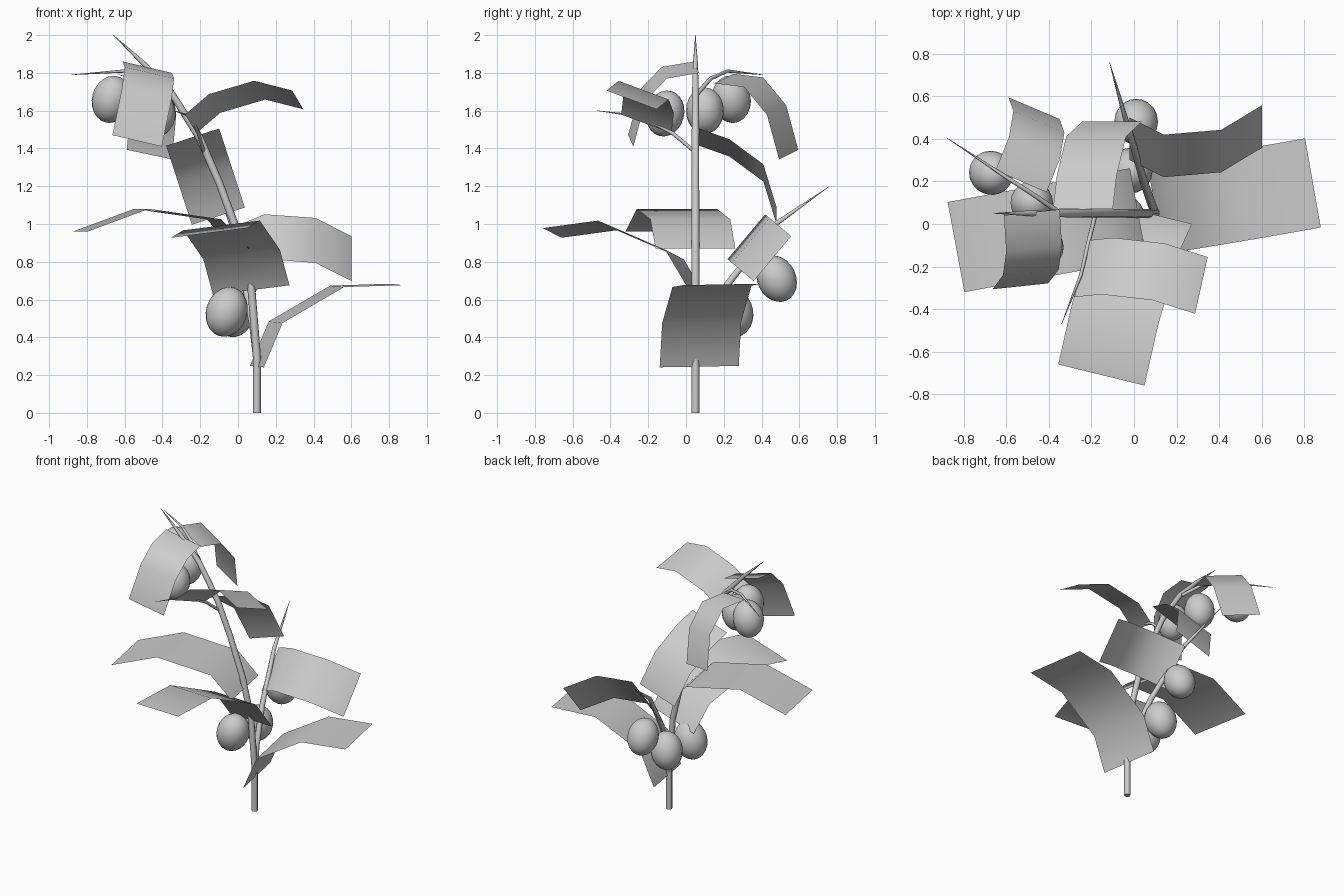
import bpy, math
from mathutils import Vector

if "Cube" in bpy.data.objects:
    bpy.data.objects.remove(bpy.data.objects["Cube"])


def tube(name, pts):
    # Tapering round stem: (x, y, z, radius) per point
    cu = bpy.data.curves.new(name, 'CURVE')
    cu.dimensions = '3D'
    cu.bevel_depth = 1.0
    cu.bevel_resolution = 2
    cu.use_fill_caps = True
    sp = cu.splines.new('POLY')
    sp.points.add(len(pts) - 1)
    for p, (x, y, z, r) in zip(sp.points, pts):
        p.co = (x, y, z, 1)
        p.radius = r
    sp.use_smooth = True
    ob = bpy.data.objects.new(name, cu)
    bpy.context.collection.objects.link(ob)


def leaf(name, base, azimuth, roll, width, profile):
    # Bent strip: profile is (forward, up), rolled about the forward axis
    a, r = math.radians(azimuth), math.radians(roll)
    f = Vector((math.cos(a), math.sin(a), 0))
    left, z = Vector((-math.sin(a), math.cos(a), 0)), Vector((0, 0, 1))
    side = left * math.cos(r) + z * math.sin(r)
    up = z * math.cos(r) - left * math.sin(r)
    verts = []
    for d, h in profile:
        c = Vector(base) + f * d + up * h
        verts += [c - side * width / 2, c + side * width / 2]
    faces = [(2 * i, 2 * i + 2, 2 * i + 3, 2 * i + 1) for i in range(len(profile) - 1)]
    me = bpy.data.meshes.new(name)
    me.from_pydata(verts, [], faces)
    me.shade_smooth()
    bpy.context.collection.objects.link(bpy.data.objects.new(name, me))


def fruit(name, loc, size, tilt_x, tilt_y):
    bpy.ops.mesh.primitive_uv_sphere_add(segments=20, ring_count=12, radius=1, location=loc,
                                         rotation=(math.radians(tilt_x), math.radians(tilt_y), 0))
    ob = bpy.context.object
    ob.name = name
    ob.scale = (size, size, size * 1.23)
    bpy.ops.object.shade_smooth()


# Main stem, leaning to the left
tube("main_stem", [(.1, .05, 0, .021), (.1, .05, .3, .021), (.07, .05, .67, .021),
                   (0, .05, .95, .021), (-.1, .05, 1.22, .02), (-.2, .05, 1.45, .02),
                   (-.35, .05, 1.69, .018), (-.5, .05, 1.85, .013), (-.66, .05, 2.0, .001)])

# Side branches
tube("lower_branch", [(.1, .05, .27, .02), (.08, .1, .45, .02), (.04, .22, .68, .019),
                      (-.03, .46, .99, .014), (-.115, .76, 1.2, .001)])
tube("middle_branch", [(-.18, .05, 1.38, .01), (-.21, -.07, 1.48, .01),
                       (-.25, -.24, 1.57, .008), (-.34, -.47, 1.6, .001)])
tube("upper_branch", [(-.36, .06, 1.69, .012), (-.46, .13, 1.77, .011),
                      (-.6, .22, 1.81, .009), (-.88, .405, 1.79, .001)])

# Broad lower leaves
leaf("leaf_low_right", (.1, .07, .245), 10, 1, .425, [(0, 0), (.1, .235), (.43, .425), (.75, .435)])
leaf("leaf_low_front", (.07, .05, .65), -103.7, 7, .42, [(0, 0), (.12, .19), (.49, .345), (.79, .305)])
leaf("leaf_low_left", (.02, .05, .87), 190.5, 0, .43, [(0, 0), (.15, .155), (.54, .21), (.87, .09)])

# Narrower upper leaves on the stem
leaf("leaf_mid_back", (-.24, .07, 1.46), 90, -18, .295, [(0, 0), (.16, -.06), (.34, -.2), (.41, -.44)])
leaf("leaf_top_front", (-.48, .055, 1.83), -84, -13, .27, [(0, 0), (.17, -.03), (.28, -.15), (.34, -.4)])

# Leaves on the branches
leaf("leaf_branch_low", (-.02, .4, .865), 0, 50, .31, [(0, 0), (.16, .105), (.43, .075), (.62, -.075)])
leaf("leaf_branch_mid", (-.25, -.21, 1.53), -12.5, -20, .29, [(0, 0), (.12, .115), (.36, .19), (.57, .135)])
leaf("leaf_branch_top", (-.53, .2, 1.77), 67, 11, .265, [(0, 0), (.17, -.02), (.29, -.17), (.34, -.41)])

# Oval fruits in two clusters
for i, (loc, size, tx, ty) in enumerate([
        ((.01, .48, .71), .103, 25, 0), ((-.06, .03, .535), .109, 0, 18), ((-.02, .25, .53), .106, 10, 10),
        ((-.67, .24, 1.66), .103, 10, 15), ((-.48, .1, 1.6), .1, 0, 5), ((-.43, -.11, 1.585), .1, -15, 0)]):
    fruit(f"fruit_{i + 1}", loc, size, tx, ty)
